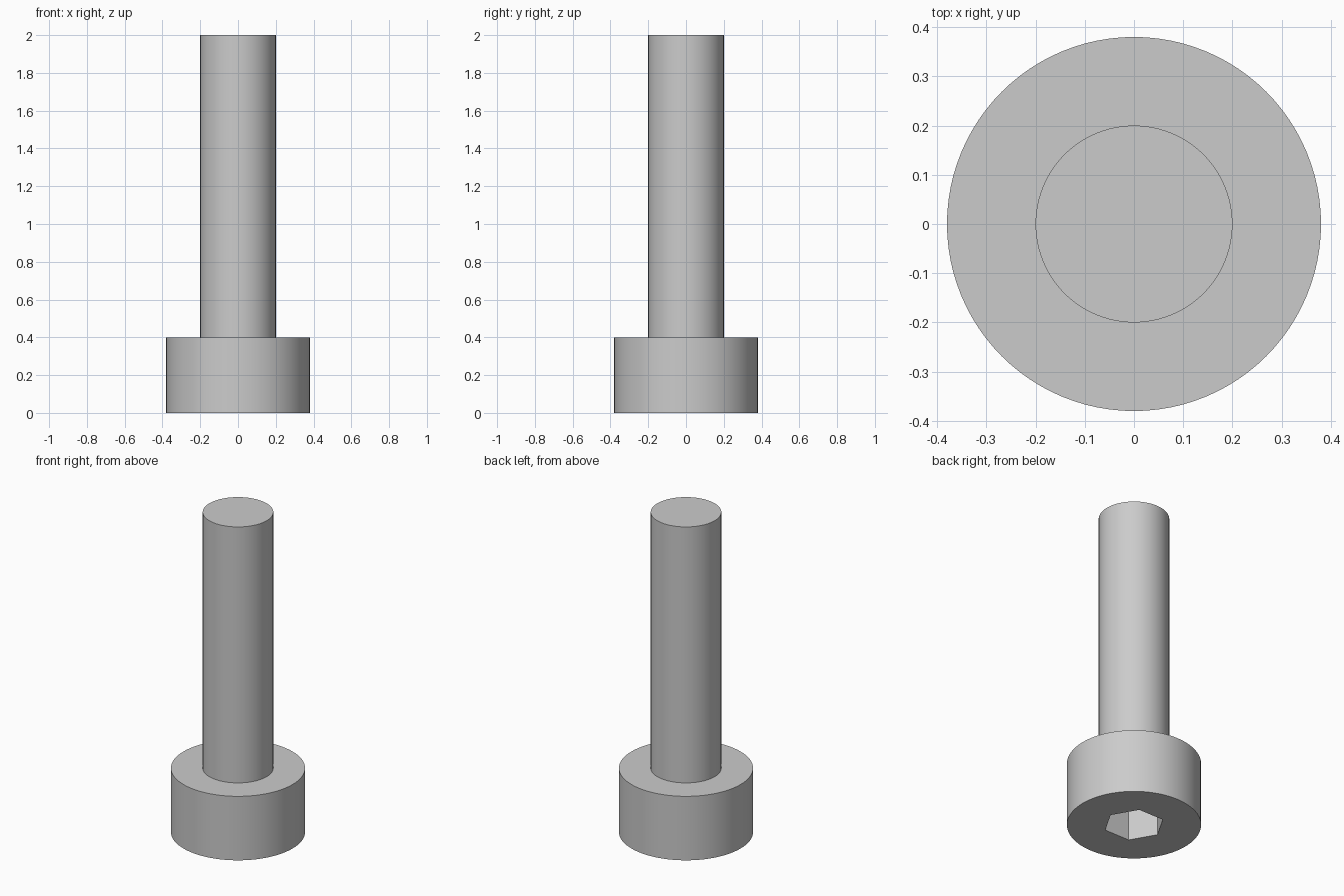
import bpy
import bmesh
from math import cos, sin, pi

SIDES = 96
HEAD_R, HEAD_H = 0.38, 0.4
SHANK_R, TOTAL_H = 0.2, 2.0
SOCKET_APOTHEM, SOCKET_DEPTH = 0.15, 0.2

cube = bpy.data.objects.get("Cube")
if cube:
    bpy.data.objects.remove(cube, do_unlink=True)

# Single steel material
steel = bpy.data.materials.new("steel_grey")
steel.use_nodes = True
colour = (0.6, 0.6, 0.6, 1)
steel.diffuse_color = colour
steel.node_tree.nodes["Principled BSDF"].inputs["Base Color"].default_value = colour


def circle(radius):
    return lambda angle: radius


def hexagon(apothem):
    return lambda angle: apothem / cos(angle % (pi / 3) - pi / 6)


def loft(name, rings, cap_start=False, cap_end=False):
    """Join a series of (outline, height) rings with quads."""
    bm = bmesh.new()
    loops = []
    for outline, z in rings:
        # Half-step-free sampling puts a vertex on every hexagon corner
        angles = [2 * pi * i / SIDES for i in range(SIDES)]
        loops.append([bm.verts.new((outline(a) * cos(a), outline(a) * sin(a), z))
                      for a in angles])
    for low, high in zip(loops, loops[1:]):
        for i in range(SIDES):
            j = (i + 1) % SIDES
            bm.faces.new((low[i], low[j], high[j], high[i]))
    if cap_start:
        bm.faces.new(loops[0][::-1])
    if cap_end:
        bm.faces.new(loops[-1])
    mesh = bpy.data.meshes.new(name)
    bm.to_mesh(mesh)
    bm.free()
    mesh.materials.append(steel)
    obj = bpy.data.objects.new(name, mesh)
    bpy.context.collection.objects.link(obj)
    bpy.ops.object.select_all(action='DESELECT')
    obj.select_set(True)
    bpy.context.view_layer.objects.active = obj
    bpy.ops.object.shade_smooth_by_angle(angle=pi / 6)
    return obj


# Cylindrical head with a hexagonal socket sunk into its underside
loft("socket_head", [
    (hexagon(SOCKET_APOTHEM), SOCKET_DEPTH),
    (hexagon(SOCKET_APOTHEM), 0),
    (circle(HEAD_R), 0),
    (circle(HEAD_R), HEAD_H),
    (circle(SHANK_R), HEAD_H),
], cap_start=True)

# Plain shank rising from the head
loft("shank", [(circle(SHANK_R), HEAD_H), (circle(SHANK_R), TOTAL_H)], cap_end=True)
